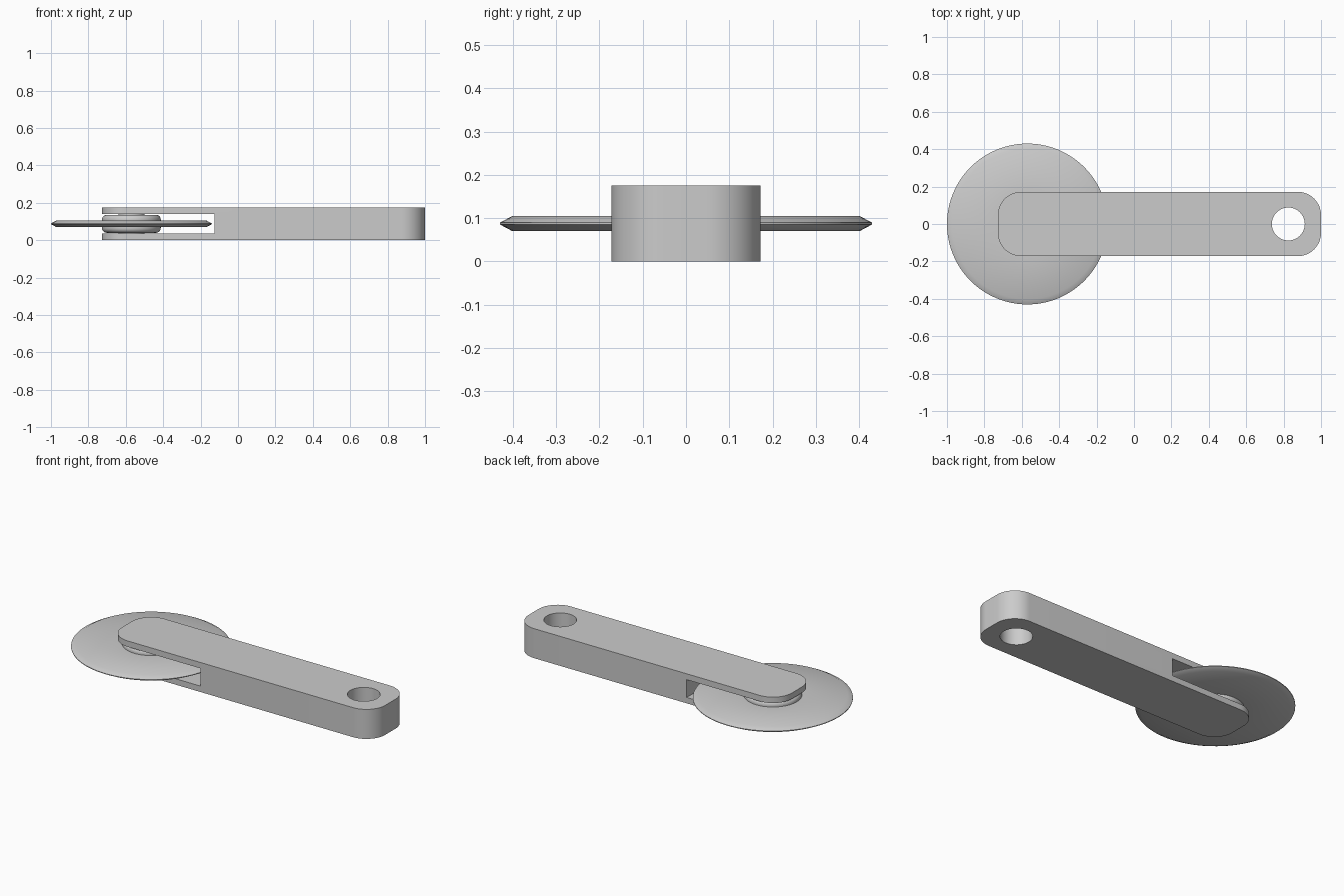
import bpy, bmesh, math
from mathutils import Matrix

if "Cube" in bpy.data.objects:
    bpy.data.objects.remove(bpy.data.objects["Cube"])

MID = 0.0875          # mid height of the tool
WHEEL_X = -0.57       # wheel axis


def finish(name, bm, angle=30):
    bmesh.ops.recalc_face_normals(bm, faces=bm.faces)
    me = bpy.data.meshes.new(name)
    bm.to_mesh(me)
    bm.free()
    ob = bpy.data.objects.new(name, me)
    bpy.context.collection.objects.link(ob)
    bpy.ops.object.select_all(action='DESELECT')
    ob.select_set(True)
    bpy.context.view_layer.objects.active = ob
    bpy.ops.object.shade_smooth_by_angle(angle=math.radians(angle))
    return ob


def lathe(name, profile, x, z, steps=96):
    bm = bmesh.new()
    vs = [bm.verts.new((r, 0, h)) for r, h in profile]
    es = [bm.edges.new(p) for p in zip(vs, vs[1:])]
    bmesh.ops.spin(bm, geom=vs + es, cent=(0, 0, 0), axis=(0, 0, 1),
                   angle=2 * math.pi, steps=steps)
    bmesh.ops.remove_doubles(bm, verts=bm.verts, dist=1e-5)
    bmesh.ops.translate(bm, vec=(x, 0, z), verts=bm.verts)
    return finish(name, bm)


def mirrored(half):
    return half + [(r, -h) for r, h in reversed(half)]


def cut(ob, cutter):
    mod = ob.modifiers.new("cut", 'BOOLEAN')
    mod.operation = 'DIFFERENCE'
    mod.solver = 'EXACT'
    mod.object = cutter
    bpy.context.view_layer.objects.active = ob
    bpy.ops.object.modifier_apply(modifier=mod.name)
    bpy.data.objects.remove(cutter)


# handle: rounded bar outline, extruded upward
x0, x1, hw, height, rad = -0.728, 1.0, 0.172, 0.175, 0.125
bm = bmesh.new()
outline = []
for cx, cy, start in ((x1 - rad, hw - rad, 0), (x0 + rad, hw - rad, 90),
                      (x0 + rad, rad - hw, 180), (x1 - rad, rad - hw, 270)):
    for i in range(17):
        a = math.radians(start + 90 * i / 16)
        outline.append(bm.verts.new((cx + rad * math.cos(a), cy + rad * math.sin(a), 0)))
face = bm.faces.new(outline)
ext = bmesh.ops.extrude_face_region(bm, geom=[face])
bmesh.ops.translate(bm, vec=(0, 0, height),
                    verts=[v for v in ext["geom"] if isinstance(v, bmesh.types.BMVert)])
handle = finish("handle", bm)

# fork slot for the wheel
bm = bmesh.new()
bmesh.ops.create_cube(bm, size=1, matrix=Matrix.Translation((-0.5625, 0, MID))
                      @ Matrix.Diagonal((0.875, 1, 0.105, 1)))
cut(handle, finish("slot_cutter", bm))

# hanging hole
bm = bmesh.new()
bmesh.ops.create_cone(bm, cap_ends=True, segments=64, radius1=0.088, radius2=0.088,
                      depth=1, matrix=Matrix.Translation((0.825, 0, MID)))
cut(handle, finish("hole_cutter", bm))
handle.select_set(True)
bpy.ops.object.shade_smooth_by_angle(angle=math.radians(30))

# cutting wheel: thin disc with a sharp bevelled rim, hub with rounded edges
R = 0.025
hub = [(0, 0.048), (0.157 - R, 0.048)]
hub += [(0.157 - R + R * math.sin(a), 0.048 - R + R * math.cos(a))
        for a in (math.pi / 2 * i / 6 for i in range(1, 7))]
rim = [(0.157, 0.017), (0.402, 0.017), (0.43, 0.002)]
lathe("wheel", mirrored(hub + rim), WHEEL_X, MID)

# axle pin bridging the fork plates
lathe("axle_pin", mirrored([(0, 0.056), (0.07, 0.056)]), WHEEL_X, MID)
